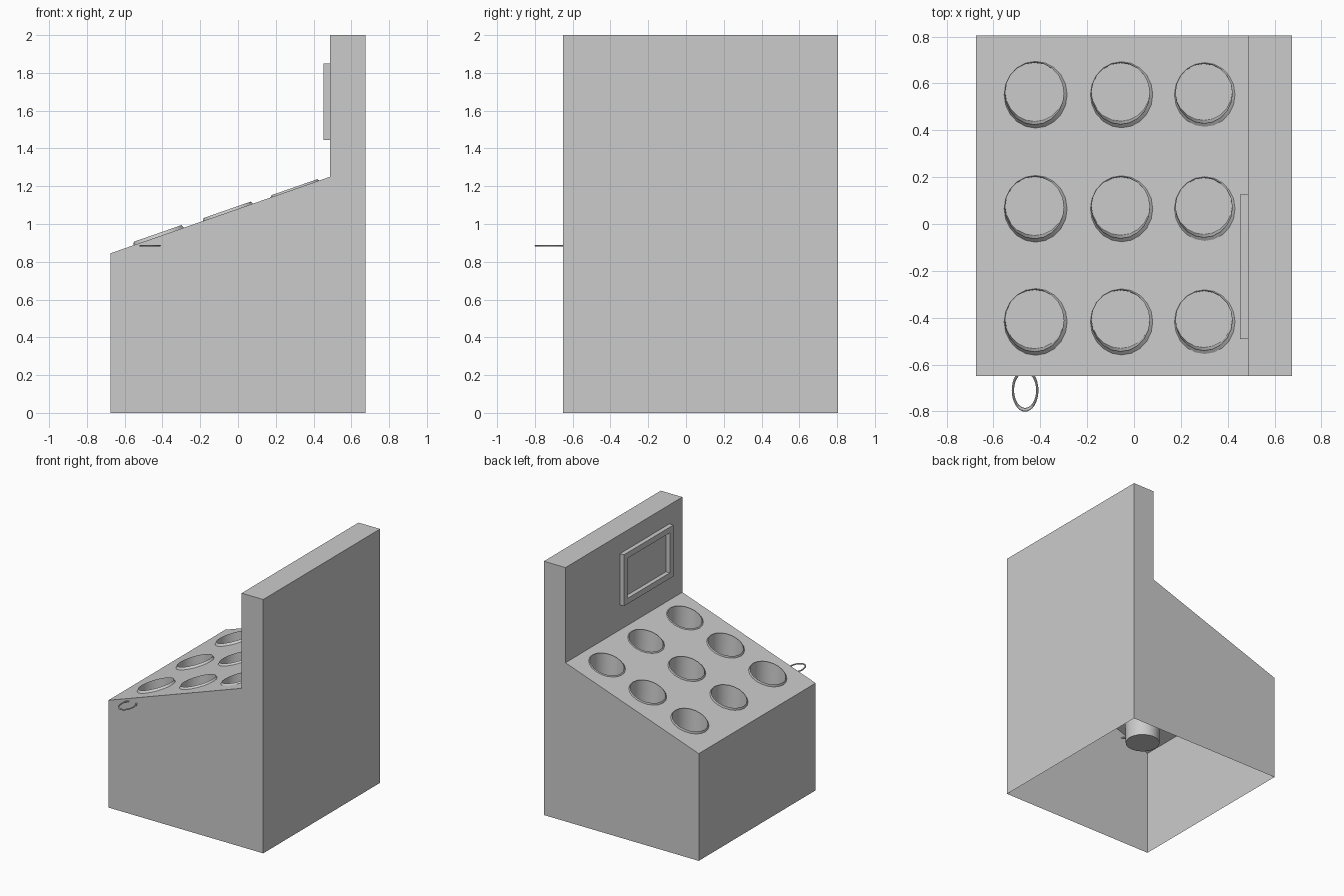
import bpy, bmesh, math
from mathutils import Vector

if "Cube" in bpy.data.objects:
    bpy.data.objects.remove(bpy.data.objects["Cube"])

Y0, Y1 = -0.65, 0.805
A, B = Vector((-0.675, 0, 0.845)), Vector((0.487, 0, 1.25))   # slope ends
ALONG = (B - A).normalized()
NORMAL = Vector((-ALONG.z, 0, ALONG.x))
SIDES = 20

# one entry per row: x, rim radius, rim height
ROWS = [(-0.42, 0.1425, 0.017), (-0.053, 0.141, 0.014), (0.302, 0.137, 0.010)]
COLS = [-0.418, 0.065, 0.552]


def finish(name, bm, smooth=False):
    bmesh.ops.recalc_face_normals(bm, faces=bm.faces)
    mesh = bpy.data.meshes.new(name)
    bm.to_mesh(mesh)
    bm.free()
    obj = bpy.data.objects.new(name, mesh)
    bpy.context.collection.objects.link(obj)
    if smooth:
        bpy.ops.object.select_all(action='DESELECT')
        obj.select_set(True)
        bpy.context.view_layer.objects.active = obj
        bpy.ops.object.shade_smooth_by_angle(angle=math.radians(30))
    return obj


def circle(centre, u, r):
    v = Vector((0, 1, 0))
    return [centre + r * (math.cos(t) * u + math.sin(t) * v)
            for t in (2 * math.pi * i / SIDES for i in range(SIDES))]


def slope_point(x, y):
    p = A + ALONG * ((x - A.x) / ALONG.x)
    return Vector((x, y, p.z))


def loop_edges(bm, pts):
    vs = [bm.verts.new(p) for p in pts]
    return [bm.edges.new((vs[i], vs[(i + 1) % len(vs)])) for i in range(len(vs))]


# cabinet shell, open underneath
bm = bmesh.new()
profile = [(-0.675, 0), (A.x, A.z), (B.x, B.z), (B.x, 2), (0.675, 2), (0.675, 0)]
near = [bm.verts.new((x, Y0, z)) for x, z in profile]
far = [bm.verts.new((x, Y1, z)) for x, z in profile]
bm.faces.new(near)
bm.faces.new(far)
for i in range(5):
    if i != 1:
        bm.faces.new((near[i], near[i + 1], far[i + 1], far[i]))
# sloping top with nine holes
edges = loop_edges(bm, [Vector((p.x, y, p.z)) for p, y in
                        ((A, Y0), (B, Y0), (B, Y1), (A, Y1))])
for x, r, h in ROWS:
    for y in COLS:
        edges += loop_edges(bm, circle(slope_point(x, y), ALONG, r))
bmesh.ops.triangle_fill(bm, edges=edges, use_beauty=True, normal=NORMAL)
bmesh.ops.remove_doubles(bm, verts=bm.verts, dist=0.0005)
finish("cabinet", bm)

# cups with raised slanted rims and level floors
for i, (x, r, h) in enumerate(ROWS):
    for j, y in enumerate(COLS):
        bm = bmesh.new()
        c = slope_point(x, y)
        rings = [circle(c, ALONG, r),
                 circle(c + NORMAL * h + Vector((0, 0.006, 0)), ALONG, r * 0.935),
                 circle(c + Vector((-0.004, 0.011, -0.2)), Vector((1, 0, 0)), r * 0.88)]
        rings = [[bm.verts.new(p) for p in ring] for ring in rings]
        for lo, hi in zip(rings, rings[1:]):
            for k in range(SIDES):
                n = (k + 1) % SIDES
                bm.faces.new((lo[k], lo[n], hi[n], hi[k]))
        bm.faces.new(rings[-1])
        finish(f"cup_{i}_{j}", bm, smooth=True)

# display frame on the upright board
bm = bmesh.new()
y0, y1, z0, z1, b = -0.49, 0.125, 1.445, 1.85, 0.045
loops = []
for x, d in ((B.x, 0), (0.453, 0), (0.453, b), (B.x - 0.001, b)):
    loops.append([bm.verts.new((x, y, z)) for y, z in
                  ((y0 + d, z0 + d), (y1 - d, z0 + d), (y1 - d, z1 - d), (y0 + d, z1 - d))])
for lo, hi in zip(loops, loops[1:]):
    for k in range(4):
        n = (k + 1) % 4
        bm.faces.new((lo[k], lo[n], hi[n], hi[k]))
finish("display_frame", bm)

# oval hoop on the side
bpy.ops.mesh.primitive_torus_add(location=(-0.465, -0.71, 0.885), major_radius=0.052,
                                 minor_radius=0.005, major_segments=32, minor_segments=8)
hoop = bpy.context.object
hoop.name = "side_hoop"
hoop.scale.y = 1.6
bpy.ops.object.shade_smooth_by_angle()
